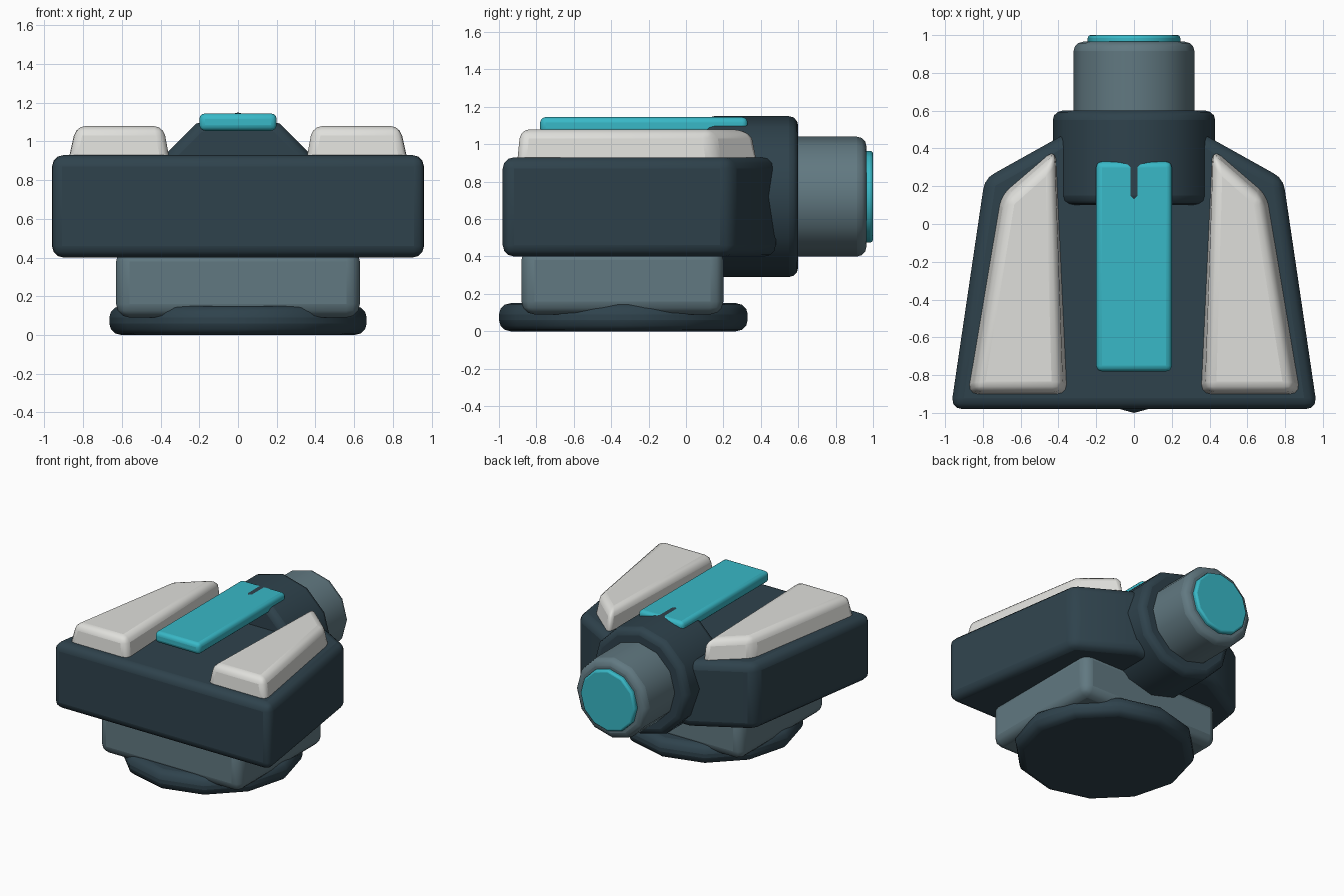
import bpy, bmesh, math

if "Cube" in bpy.data.objects:
    bpy.data.objects.remove(bpy.data.objects["Cube"])


def material(name, rgb):
    m = bpy.data.materials.new(name)
    m.diffuse_color = (*rgb, 1)
    m.use_nodes = True
    m.node_tree.nodes["Principled BSDF"].inputs["Base Color"].default_value = m.diffuse_color
    return m


DARK = material("dark_slate", (0.028, 0.055, 0.073))
STEEL = material("steel", (0.12, 0.19, 0.22))
WHITE = material("off_white", (0.74, 0.74, 0.71))
CYAN = material("cyan", (0.04, 0.48, 0.57))


def loft(name, rings, mat, bevel, mirror=False, segments=3):
    """Solid through matching rings of points, with rounded edges."""
    bm = bmesh.new()
    loops = [[bm.verts.new(p) for p in ring] for ring in rings]
    n = len(loops[0])
    for a, b in zip(loops, loops[1:]):
        for i in range(n):
            j = (i + 1) % n
            bm.faces.new((a[i], a[j], b[j], b[i]))
    bm.faces.new(loops[0][::-1])
    bm.faces.new(loops[-1])
    bmesh.ops.recalc_face_normals(bm, faces=bm.faces)
    mesh = bpy.data.meshes.new(name)
    bm.to_mesh(mesh)
    bm.free()
    ob = bpy.data.objects.new(name, mesh)
    bpy.context.collection.objects.link(ob)
    mesh.materials.append(mat)
    mod = ob.modifiers.new("Bevel", 'BEVEL')
    mod.width = bevel
    mod.segments = segments
    mod.limit_method = 'ANGLE'
    mod.angle_limit = math.radians(35)
    if mirror:
        ob.modifiers.new("Mirror", 'MIRROR')
    bpy.ops.object.select_all(action='DESELECT')
    bpy.context.view_layer.objects.active = ob
    ob.select_set(True)
    bpy.ops.object.shade_smooth_by_angle(angle=math.radians(35))
    return ob


def flat(points, z):
    return [(x, y, z) for x, y in points]


def rect(x, y0, y1):
    return [(-x, y0), (x, y0), (x, y1), (-x, y1)]


def circle(r, n=12):
    return [(r * math.cos(2 * math.pi * i / n), r * math.sin(2 * math.pi * i / n))
            for i in range(n)]


def barrel(name, r, y0, y1, mat, bevel):
    """Twelve-sided cylinder along y."""
    loft(name, [[(x, y, 0.72 + z) for x, z in circle(r)] for y in (y0, y1)], mat, bevel)


# Foot disc and pedestal block
disc = [(x, y - 0.335) for x, y in circle(0.665)]
loft("foot_disc", [flat(disc, 0), flat(disc, 0.15)], DARK, 0.06)
block = rect(0.63, -0.88, 0.2)
loft("pedestal", [flat(block, 0.09), flat(block, 0.45)], STEEL, 0.07)

# Tapered main housing
half = [(0.97, -0.98), (0.79, 0.24), (0.36, 0.48)]
outline = half + [(-x, y) for x, y in reversed(half)]
loft("main_housing", [flat(outline, 0.4), flat(outline, 0.93)], DARK, 0.06)

# Rear barrel: collar, tube and glowing lens
barrel("barrel_collar", 0.43, 0.1, 0.6, DARK, 0.05)
barrel("barrel_tube", 0.32, 0.55, 0.965, STEEL, 0.05)
barrel("lens", 0.245, 0.92, 1.0, CYAN, 0.015)

# Armour pads on top, left and right
pad_low = [(0.345, -0.905), (0.89, -0.905), (0.71, 0.16), (0.415, 0.41)]
pad_top = [(0.385, -0.885), (0.845, -0.885), (0.68, 0.13), (0.42, 0.36)]
loft("armour_pads", [flat(pad_low, 0.88), flat(pad_top, 1.08)], WHITE, 0.05, mirror=True)

# Raised centre strip
strip = rect(0.2, -0.78, 0.33)
loft("centre_strip", [flat(strip, 1.055), flat(strip, 1.145)], CYAN, 0.03)
